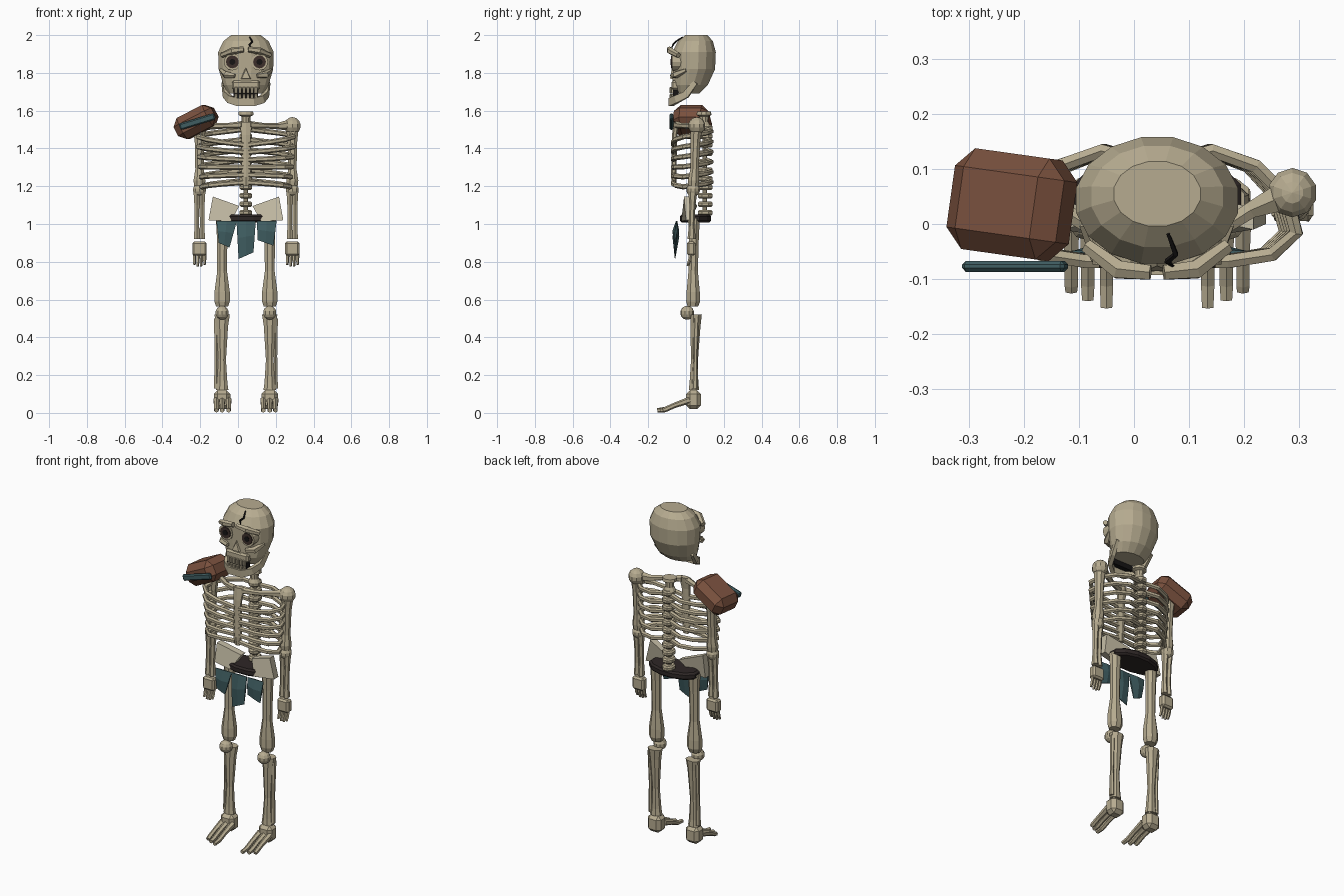
import bpy, bmesh, math
from mathutils import Vector, Matrix

CX = 0.042  # body centre line


def mat(name, rgb):
    m = bpy.data.materials.new(name)
    m.diffuse_color = (*rgb, 1)
    return m


BONE = mat("bone", (0.47, 0.41, 0.28))
PALE = mat("pale_bone", (0.56, 0.51, 0.38))
LEATHER = mat("brown_leather", (0.19, 0.08, 0.047))
CLOTH = mat("teal_cloth", (0.05, 0.11, 0.12))
BELT = mat("dark_belt", (0.027, 0.02, 0.019))
EYE = mat("eye_brown", (0.045, 0.028, 0.024))
BLACK = mat("black", (0.008, 0.007, 0.007))


def finish(name, bm, m):
    bmesh.ops.recalc_face_normals(bm, faces=bm.faces)
    me = bpy.data.meshes.new(name)
    bm.to_mesh(me)
    bm.free()
    me.materials.append(m)
    ob = bpy.data.objects.new(name, me)
    bpy.context.collection.objects.link(ob)
    return ob


def skin(name, rings, m):
    """Bridge a list of equal-length point rings and cap both ends."""
    bm = bmesh.new()
    vs = [[bm.verts.new(p) for p in r] for r in rings]
    n = len(vs[0])
    for a, b in zip(vs, vs[1:]):
        for i in range(n):
            j = (i + 1) % n
            bm.faces.new((a[i], a[j], b[j], b[i]))
    bm.faces.new(vs[0])
    bm.faces.new(vs[-1])
    return finish(name, bm, m)


def loft(name, rings, m, n=8):
    """Stack of horizontal ellipses: (x, y, z, rx, ry)."""
    def ring(x, y, z, rx, ry):
        angles = [2 * math.pi * (i + 0.5) / n for i in range(n)]
        return [(x + rx * math.cos(a), y + ry * math.sin(a), z) for a in angles]
    return skin(name, [ring(*r) for r in rings], m)


def tube(name, pts, radii, m, n=6, flat=1.0):
    """Round bar along a path; flat scales the sideways radius."""
    pts = [Vector(p) for p in pts]
    ref = Vector((0, 0, 1))
    rings = []
    for k, p in enumerate(pts):
        t = (pts[min(k + 1, len(pts) - 1)] - pts[max(k - 1, 0)]).normalized()
        u = t.cross(ref).normalized()
        v = u.cross(t)
        r = radii[k] if isinstance(radii, (list, tuple)) else radii
        angles = [2 * math.pi * (i + 0.5) / n for i in range(n)]
        rings.append([p + r * (flat * math.cos(a) * u + math.sin(a) * v) for a in angles])
    return skin(name, rings, m)


def box(name, c, size, m, bevel=0.0, rot=None):
    bm = bmesh.new()
    bmesh.ops.create_cube(bm, size=1, matrix=Matrix.Diagonal((*size, 1)))
    if bevel:
        bmesh.ops.bevel(bm, geom=bm.edges[:], offset=bevel, segments=1, affect='EDGES')
    bm.transform(Matrix.Translation(c) @ (rot or Matrix.Identity(4)))
    return finish(name, bm, m)


def ball(name, c, r, m):
    bm = bmesh.new()
    bmesh.ops.create_uvsphere(bm, u_segments=10, v_segments=7, radius=r,
                              matrix=Matrix.Translation(c))
    return finish(name, bm, m)


def disc(name, c, r, depth, m, n=12):
    """Short cylinder facing the front."""
    ring = [(c[0] + r * math.cos(2 * math.pi * i / n), c[2] + r * math.sin(2 * math.pi * i / n))
            for i in range(n)]
    return skin(name, [[(x, c[1] + d, z) for x, z in ring] for d in (0, depth)], m)


# Skull
loft("cranium", [(CX, 0.055, 2.0, 0.08, 0.06), (CX, 0.05, 1.968, 0.122, 0.094),
                 (CX, 0.043, 1.91, 0.15, 0.117), (CX, 0.042, 1.82, 0.147, 0.114),
                 (CX, 0.022, 1.735, 0.122, 0.095), (CX, 0.008, 1.69, 0.095, 0.062)], BONE, 16)
tube("jaw", [(CX + x, y, z) for x, y, z in
             [(-0.12, 0.05, 1.75), (-0.108, 0.0, 1.685), (-0.085, -0.05, 1.66), (-0.04, -0.08, 1.645),
              (0.04, -0.08, 1.645), (0.085, -0.05, 1.66), (0.108, 0.0, 1.685), (0.12, 0.05, 1.75)]],
     [0.018, 0.026, 0.028, 0.03, 0.03, 0.028, 0.026, 0.018], BONE, 4, 0.6)
box("upper_jaw", (CX, -0.048, 1.735), (0.15, 0.06, 0.05), BONE, 0.01)
box("mouth_gap", (CX, -0.055, 1.69), (0.13, 0.03, 0.06), BLACK)
for i in range(6):
    x = CX + (i - 2.5) * 0.021
    y = -0.078 + 0.003 * abs(i - 2.5)
    box("upper_tooth", (x, y, 1.708), (0.017, 0.02, 0.036), BONE, 0.003)
    box("lower_tooth", (x, y, 1.674), (0.016, 0.02, 0.026), BONE, 0.003)
skin("nose", [[(CX - 0.03, -0.06, 1.765), (CX + 0.03, -0.06, 1.765), (CX, -0.06, 1.84)],
              [(CX - 0.022, -0.085, 1.77), (CX + 0.022, -0.085, 1.77), (CX, -0.076, 1.82)]], BONE)
for s in (-1, 1):
    ex = CX + s * 0.072
    disc("eye_rim", (ex, -0.074, 1.858), 0.045, 0.05, BONE)
    disc("eye", (ex, -0.079, 1.858), 0.034, 0.008, EYE)
    disc("pupil", (ex, -0.082, 1.858), 0.016, 0.005, BLACK)
    tube("brow", [(CX + s * 0.012, -0.088, 1.925), (CX + s * 0.07, -0.083, 1.917),
                  (CX + s * 0.128, -0.04, 1.893)], [0.015, 0.019, 0.014], BONE)
    tube("cheekbone", [(CX + s * 0.06, -0.074, 1.785), (CX + s * 0.105, -0.055, 1.79),
                       (CX + s * 0.132, 0.0, 1.815)], [0.012, 0.02, 0.01], BONE, 5)
crack = [(0.02, -0.018, 1.99), (0.034, -0.055, 1.965), (0.018, -0.068, 1.95), (0.03, -0.077, 1.93)]
tube("skull_crack", [(CX + x, y, z) for x, y, z in crack], [0.004, 0.006, 0.006, 0.003], BLACK, 4)

# Spine and neck
loft("spine_core", [(CX, 0.1, 1.04, 0.013, 0.013), (CX, 0.1, 1.55, 0.013, 0.013)], BONE)
for i in range(11):
    z = 1.06 + i * 0.045
    loft("vertebra", [(CX, 0.102, z - 0.015, 0.028, 0.034), (CX, 0.102, z - 0.007, 0.036, 0.042),
                      (CX, 0.102, z + 0.007, 0.036, 0.042), (CX, 0.102, z + 0.015, 0.028, 0.034)], BONE)
loft("neck", [(CX, 0.095, 1.52, 0.035, 0.035), (CX, 0.095, 1.54, 0.024, 0.024),
              (CX, 0.095, 1.57, 0.026, 0.026), (CX, 0.095, 1.577, 0.043, 0.04),
              (CX, 0.095, 1.595, 0.04, 0.037)], BONE, 10)

# Rib cage
loft("sternum", [(CX, -0.062, 1.2, 0.018, 0.012), (CX, -0.065, 1.25, 0.027, 0.014),
                 (CX, -0.06, 1.47, 0.027, 0.014), (CX, -0.05, 1.54, 0.04, 0.016)], BONE, 6)
rib_plan = [(0.02, 0.11), (0.1, 0.133), (0.18, 0.105), (0.235, 0.05), (0.253, -0.015),
            (0.21, -0.055), (0.13, -0.068), (0.015, -0.066)]
for s in (-1, 1):
    for i in range(6):
        back, side, tip = 1.5 - 0.054 * i, 1.462 - 0.053 * i, 1.42 - 0.04 * i
        w = 1 - 0.02 * max(0, i - 1)
        pts = []
        for k, (x, y) in enumerate(rib_plan):
            z = back + (side - back) * k / 4 if k < 5 else side + (tip - side) * (k - 4) / 3
            pts.append((CX + s * x * w, y, z))
        tube("rib", pts, 0.014, BONE, 6)
    tube("collarbone", [(CX + s * 0.02, -0.05, 1.525), (CX + s * 0.1, -0.02, 1.52),
                        (CX + s * 0.17, 0.025, 1.518), (CX + s * 0.24, 0.055, 1.525)],
         [0.02, 0.014, 0.017, 0.032], BONE)

# Arms
for s in (-1, 1):
    ax = CX + s * 0.246
    ball("shoulder", (ax, 0.057, 1.52), 0.046, BONE)
    loft("upper_arm", [(ax, 0.055, 1.51, 0.036, 0.034), (ax, 0.05, 1.43, 0.027, 0.027),
                       (ax, 0.045, 1.29, 0.024, 0.024), (ax, 0.04, 1.23, 0.034, 0.032),
                       (ax, 0.04, 1.2, 0.03, 0.028)], BONE)
    ball("elbow", (ax, 0.038, 1.18), 0.036, BONE)
    for d in (-1, 1):
        fx = ax + d * 0.014
        loft("forearm_bone", [(fx, 0.036, 1.17, 0.02, 0.024), (fx, 0.034, 1.1, 0.015, 0.016),
                              (fx, 0.03, 0.99, 0.014, 0.015), (fx, 0.03, 0.92, 0.018, 0.022)], BONE, 6)
    box("palm", (ax, 0.028, 0.87), (0.076, 0.045, 0.076), BONE, 0.01)
    for k in range(4):
        x = ax + (k - 1.5) * 0.018
        drop = 0.0 if k in (1, 2) else 0.008
        tube("finger", [(x, 0.026, 0.845), (x, 0.02, 0.81), (x, 0.01, 0.777 + drop)],
             [0.01, 0.009, 0.007], BONE, 5)

# Pelvis wings, mirrored wedges
for s in (-1, 1):
    def wing(pts, y):
        return [(CX + s * x, y + dy, z) for x, z, dy in pts]
    shape = [(0.175, 1.145, 0.0), (0.198, 1.02, 0.01), (0.08, 1.015, -0.015), (0.035, 1.095, 0.03)]
    skin("pelvis_wing", [wing(shape, -0.01), wing(shape, 0.03)], PALE)
loft("belt", [(CX, 0.05, 1.008, 0.145, 0.076), (CX, 0.05, 1.018, 0.158, 0.086),
              (CX, 0.05, 1.04, 0.158, 0.086), (CX, 0.05, 1.05, 0.145, 0.076)], BELT, 12)

# Hanging cloth strips: left, right, lower left z, lower right z, lower x pair
for x0, x1, b0, b1, zl, zr in [(-0.114, -0.006, -0.102, -0.045, 0.9, 0.875),
                               (-0.008, 0.094, 0.003, 0.082, 0.815, 0.85),
                               (0.1, 0.204, 0.104, 0.188, 0.915, 0.885)]:
    rings = []
    for f, h in ((0, 0.004), (0.45, 0.018), (1, 0.003)):
        l, r = x0 + (b0 - x0) * f, x1 + (b1 - x1) * f
        za, zb = 1.015 + (zl - 1.015) * f, 1.015 + (zr - 1.015) * f
        y = -0.05 - 0.008 * f
        rings.append([(l, y + h * 0.3, za), (l, y - h * 0.3, za), ((l + r) / 2, y - h, (za + zb) / 2),
                      (r, y - h * 0.3, zb), (r, y + h * 0.3, zb), ((l + r) / 2, y + h, (za + zb) / 2)])
    skin("cloth_strip", rings, CLOTH)

# Legs
for s in (-1, 1):
    lx = CX + s * 0.126
    loft("thigh_bone", [(lx, 0.042, 1.03, 0.036, 0.034), (lx, 0.042, 0.93, 0.03, 0.028),
                        (lx, 0.038, 0.75, 0.028, 0.027), (lx, 0.038, 0.64, 0.044, 0.038),
                        (lx, 0.038, 0.59, 0.044, 0.04), (lx, 0.036, 0.562, 0.034, 0.03)], BONE)
    ball("kneecap", (lx, 0.006, 0.53), 0.037, BONE)
    loft("shin_bone", [(lx, 0.053, 0.52, 0.044, 0.033), (lx, 0.05, 0.46, 0.034, 0.029),
                       (lx, 0.045, 0.28, 0.022, 0.02), (lx, 0.042, 0.16, 0.03, 0.025),
                       (lx, 0.042, 0.12, 0.036, 0.03)], BONE)
    fx = lx + s * 0.031
    loft("calf_bone", [(fx, 0.055, 0.5, 0.014, 0.016), (fx, 0.05, 0.3, 0.01, 0.011),
                       (fx, 0.048, 0.13, 0.014, 0.016)], BONE, 6)
    box("ankle", (lx, 0.04, 0.07), (0.088, 0.078, 0.1), BONE, 0.02)
    for off, tip in ((-0.034, -0.152), (0.0, -0.138), (0.03, -0.122)):
        x = lx + s * off
        tube("toe", [(x, 0.02, 0.068), (x, -0.06, 0.04), (x, -0.11, 0.018), (x, tip, 0.013)],
             [0.018, 0.014, 0.014, 0.012], BONE, 6)

# Shoulder guard with its trim
tilt = Matrix.Rotation(math.radians(-8), 4, 'Z') @ Matrix.Rotation(math.radians(-27), 4, 'Y')
box("shoulder_guard", (-0.222, 0.035, 1.54), (0.225, 0.185, 0.125), LEATHER, 0.036, tilt)
box("guard_trim", (-0.216, -0.077, 1.542), (0.195, 0.02, 0.036), CLOTH, 0.007,
    Matrix.Rotation(math.radians(-17), 4, 'Y'))
